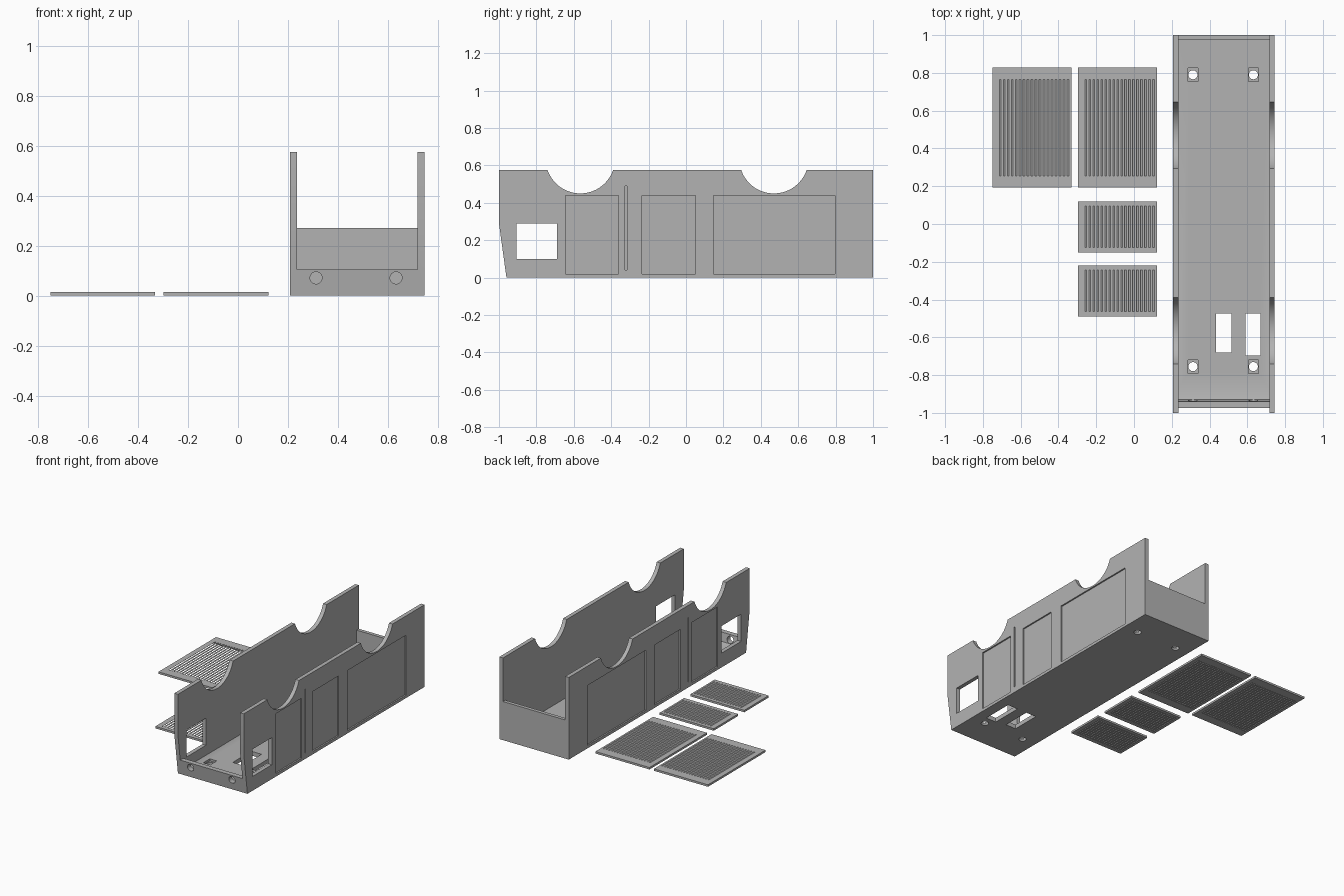
import bpy, bmesh, math
from mathutils import Matrix, Vector

if "Cube" in bpy.data.objects:
    bpy.data.objects.remove(bpy.data.objects["Cube"], do_unlink=True)

GREY = (0.45, 0.45, 0.45, 1.0)
grey = bpy.data.materials.new("plain grey")
grey.use_nodes = True
grey.diffuse_color = GREY
grey.node_tree.nodes["Principled BSDF"].inputs["Base Color"].default_value = GREY


def finish(bm, name):
    bmesh.ops.recalc_face_normals(bm, faces=bm.faces)
    mesh = bpy.data.meshes.new(name)
    bm.to_mesh(mesh)
    bm.free()
    mesh.materials.append(grey)
    obj = bpy.data.objects.new(name, mesh)
    bpy.context.collection.objects.link(obj)
    return obj


def add_prism(bm, points, offset):
    """Extrude a closed outline along an offset."""
    face = bm.faces.new([bm.verts.new(p) for p in points])
    new = bmesh.ops.extrude_face_region(bm, geom=[face])["geom"]
    verts = [v for v in new if isinstance(v, bmesh.types.BMVert)]
    bmesh.ops.translate(bm, verts=verts, vec=offset)
    if face.is_valid and len(face.link_loops if hasattr(face, "link_loops") else face.loops) == 0:
        bm.faces.remove(face)


def side_prism(name, profile, x0, x1):
    bm = bmesh.new()
    bottom = [bm.verts.new((x0, y, z)) for y, z in profile]
    top = [bm.verts.new((x1, y, z)) for y, z in profile]
    skin(bm, bottom, top)
    return finish(bm, name)


def skin(bm, a, b):
    bm.faces.new(a)
    bm.faces.new(b)
    for i in range(len(a)):
        j = (i + 1) % len(a)
        bm.faces.new((a[i], a[j], b[j], b[i]))


def box(name, x0, x1, y0, y1, z0, z1):
    return side_prism(name, [(y0, z0), (y1, z0), (y1, z1), (y0, z1)], x0, x1)


def cylinder(name, centre, radius, depth, axis, sides=32):
    bm = bmesh.new()
    turn = Vector((0, 0, 1)).rotation_difference(Vector(axis)).to_matrix().to_4x4()
    bmesh.ops.create_cone(bm, cap_ends=True, segments=sides, radius1=radius, radius2=radius,
                          depth=depth, matrix=Matrix.Translation(centre) @ turn)
    return finish(bm, name)


def cut(target, cutter):
    cutter.hide_render = True
    mod = target.modifiers.new("cut", 'BOOLEAN')
    mod.operation = 'DIFFERENCE'
    mod.solver = 'EXACT'
    mod.object = cutter
    bpy.context.view_layer.objects.active = target
    bpy.ops.object.modifier_apply(modifier=mod.name)
    bpy.data.objects.remove(cutter, do_unlink=True)


# Shell: side outline, hollowed to leave two walls, floor, front lip and back wall
LEFT, RIGHT, WALL, TOP = 0.745, 0.207, 0.028, 0.575
MID = (LEFT + RIGHT) / 2
shell = side_prism("body_shell", [(-0.96, 0), (1, 0), (1, TOP), (-1, TOP), (-1, 0.29)], RIGHT, LEFT)
cavity = [(0.975, 0.03), (-0.87, 0.03), (-0.93, 0.045), (-0.94, 0.105), (-1.1, 0.105),
          (-1.1, 0.8), (1.1, 0.8), (1.1, 0.27), (0.975, 0.27)]
cut(shell, side_prism("cavity", cavity, RIGHT + WALL, LEFT - WALL))

# Round dips in the wall tops and the front side windows
for y in (-0.565, 0.47):
    cut(shell, cylinder("dip", (MID, y, 0.635), 0.185, 1, (1, 0, 0), 96))
cut(shell, box("window", 0, 1, -0.905, -0.69, 0.10, 0.29))

# Recessed panels and the narrow groove on both outer walls
recesses = [(-0.645, -0.36, 0.02, 0.44, 0.01), (-0.235, 0.05, 0.02, 0.44, 0.01),
            (0.148, 0.796, 0.02, 0.44, 0.01), (-0.325, -0.315, 0.04, 0.49, 0.015)]
for y0, y1, z0, z1, depth in recesses:
    cut(shell, box("recess", LEFT - depth, 1, y0, y1, z0, z1))
    cut(shell, box("recess", 0, RIGHT + depth, y0, y1, z0, z1))

# Floor openings, screw holes with square pockets, and front lip holes
cut(shell, box("opening", 0.435, 0.515, -0.68, -0.475, -0.1, 0.1))
cut(shell, box("opening", 0.59, 0.67, -0.695, -0.475, -0.1, 0.1))
for x in (0.312, 0.632):
    for y in (-0.755, 0.79):
        cut(shell, box("pocket", x - 0.027, x + 0.027, y - 0.036, y + 0.036, 0.015, 0.1))
        cut(shell, cylinder("screw_hole", (x, y, 0), 0.024, 0.2, (0, 0, 1)))
    cut(shell, cylinder("lip_hole", (x, -1, 0.071), 0.024, 0.2, (0, 1, 0)))

bpy.ops.object.select_all(action='DESELECT')
shell.select_set(True)
bpy.context.view_layer.objects.active = shell
bpy.ops.object.shade_smooth_by_angle(angle=math.radians(30))


# Flat grilles: a plate cut by a row of slanted slots
def grille(name, x0, y0, y1, s0, s1):
    width, thick, lean, count, gap, pitch = 0.418, 0.014, 0.016, 18, 0.0095, 0.0211
    bm = bmesh.new()

    def bar(top0, top1, low0, low1, ya, yb):
        section = [(low0, 0), (low1, 0), (top1, thick), (top0, thick)]
        skin(bm, [bm.verts.new((x, ya, z)) for x, z in section],
             [bm.verts.new((x, yb, z)) for x, z in section])

    x1 = x0 + width
    start = x0 + 0.037
    for ya, yb in ((y0, s0), (s1, y1)):
        bar(x0, x1, x0, x1, ya, yb)
    bar(x0, start, x0, start - lean, s0, s1)
    for i in range(count):
        a = start + i * pitch + gap
        b = start + (i + 1) * pitch
        if i == count - 1:
            bar(a, x1, a - lean, x1, s0, s1)
        else:
            bar(a, b, a - lean, b - lean, s0, s1)
    return finish(bm, name)


grille("large_grille_right", -0.75, 0.192, 0.828, 0.255, 0.765)
grille("large_grille_left", -0.297, 0.192, 0.828, 0.255, 0.765)
grille("small_grille_back", -0.297, -0.152, 0.118, -0.125, 0.095)
grille("small_grille_front", -0.297, -0.49, -0.22, -0.463, -0.243)
